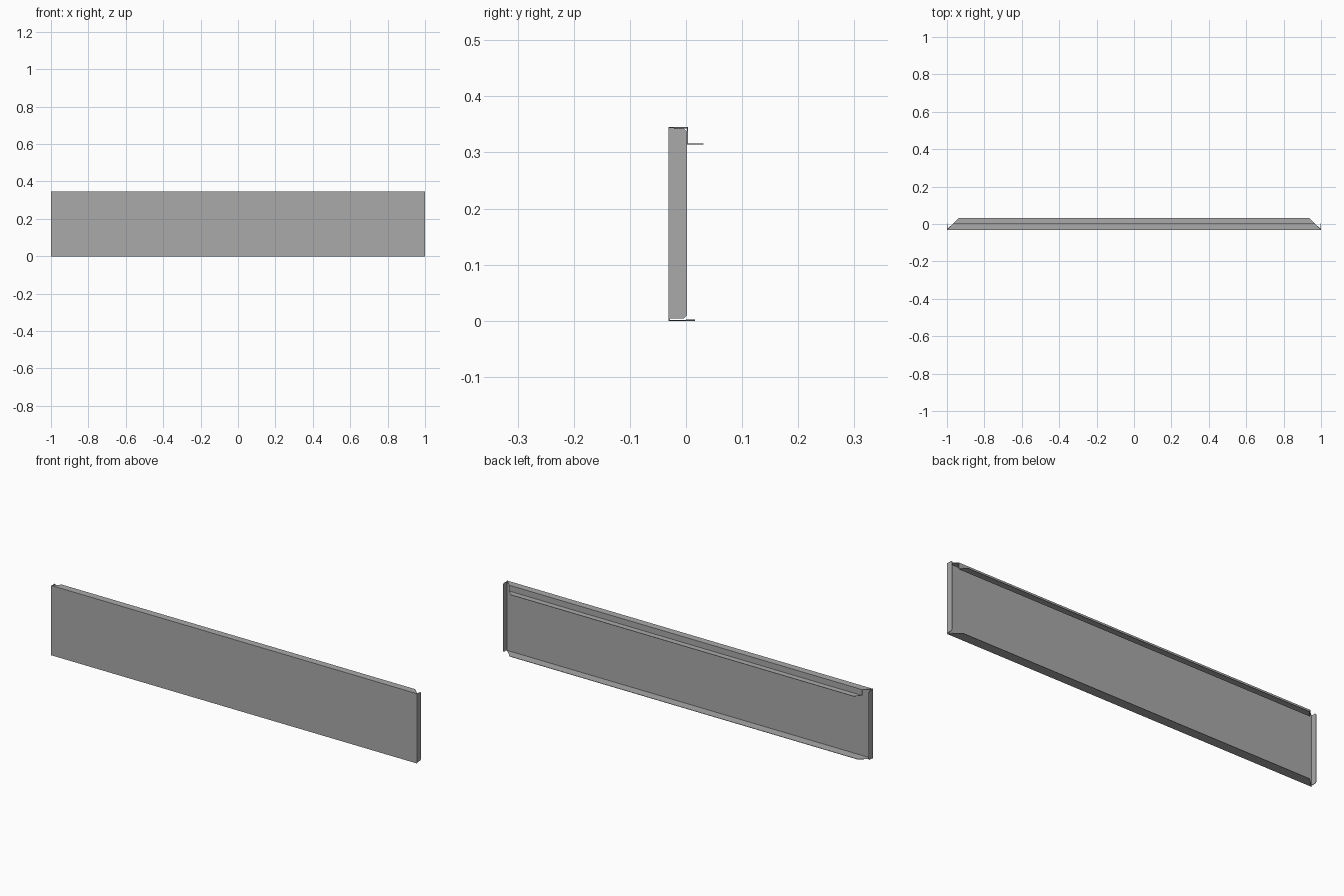
import bpy
import bmesh

FRONT, BACK = -0.0315, 0.0315
HEIGHT = 0.345
SHEET = 0.002

if "Cube" in bpy.data.objects:
    bpy.data.objects.remove(bpy.data.objects["Cube"])

steel = bpy.data.materials.new("grey_steel")
steel.use_nodes = True
grey = (0.4, 0.4, 0.4, 1)
steel.diffuse_color = grey
steel.node_tree.nodes["Principled BSDF"].inputs["Base Color"].default_value = grey


def sheet_part(name, build):
    """Make a thin sheet from open faces, thickened inwards."""
    mesh = bpy.data.meshes.new(name)
    bm = bmesh.new()
    build(bm)
    bm.to_mesh(mesh)
    bm.free()
    mesh.materials.append(steel)
    obj = bpy.data.objects.new(name, mesh)
    bpy.context.collection.objects.link(obj)
    solid = obj.modifiers.new("sheet_thickness", "SOLIDIFY")
    solid.thickness = SHEET
    solid.offset = -1
    solid.use_even_offset = True
    return obj


# Folded panel: bottom flange, face, top flange, downturn and lip, mitred at 45 degrees
def folded_panel(bm):
    profile = [(0.016, 0), (FRONT, 0), (FRONT, HEIGHT), (0.0035, HEIGHT),
               (0.0035, 0.316), (BACK, 0.316)]
    rows = []
    for y, z in profile:
        half = 1 - (y - FRONT)
        rows.append([bm.verts.new((s * half, y, z)) for s in (-1, 1)])
    for (a, b), (c, d) in zip(rows, rows[1:]):
        bm.faces.new((a, b, d, c))


# End flange: upright strip with clipped rear corners
def end_flange(bm):
    back, clip = 0.002, 0.006
    low, high = 0.004, HEIGHT - 0.002
    outline = [(FRONT, low), (back - clip, low), (back, low + clip),
               (back, high - clip), (back - clip, high), (FRONT, high)]
    bm.faces.new([bm.verts.new((1, y, z)) for y, z in outline])


sheet_part("folded_panel", folded_panel)
flanges = sheet_part("end_flanges", end_flange)
mirror = flanges.modifiers.new("both_ends", "MIRROR")
mirror.use_axis[0] = True
